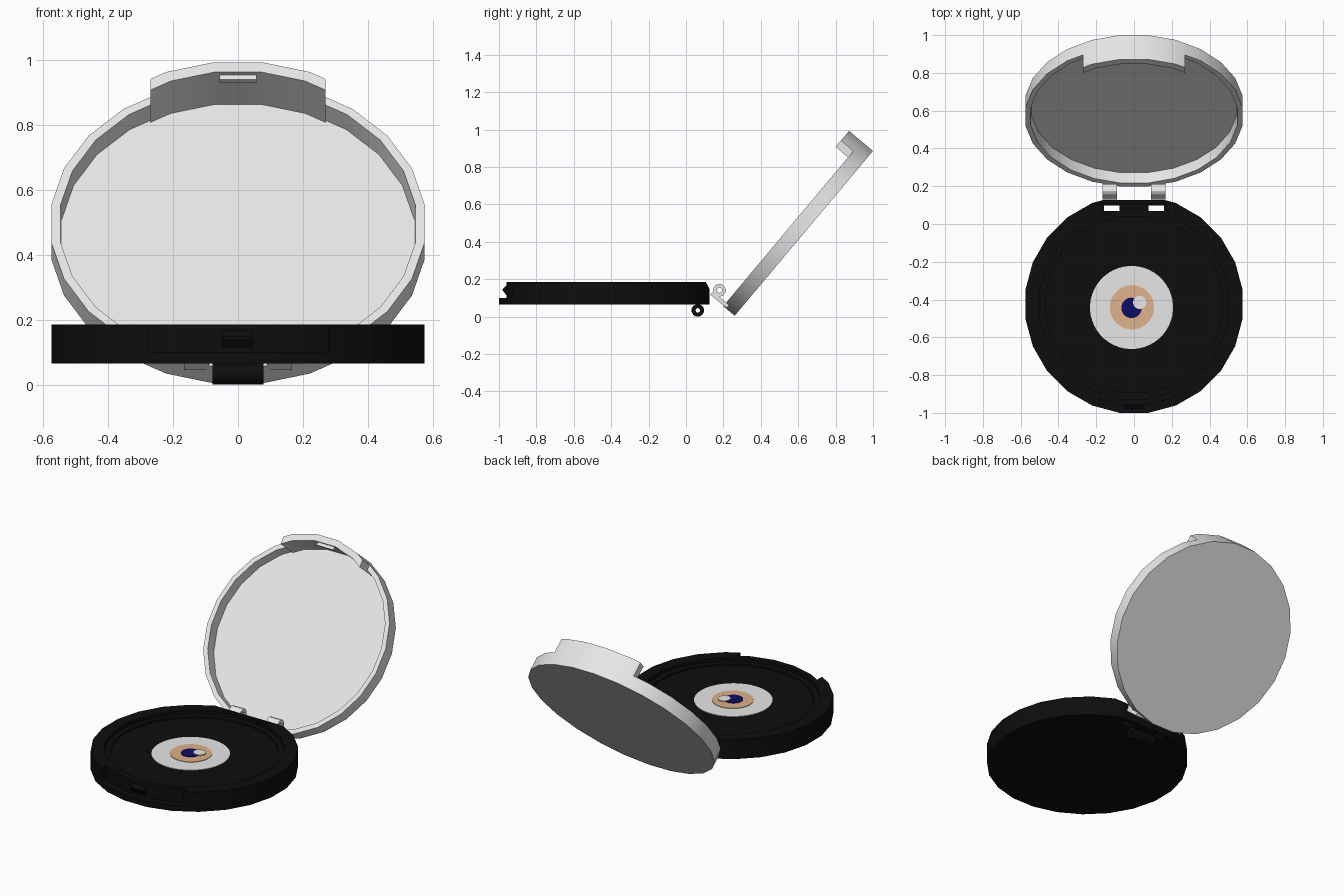
import bpy, bmesh, math
from mathutils import Matrix

if "Cube" in bpy.data.objects:
    bpy.data.objects.remove(bpy.data.objects["Cube"])

def material(name, rgb):
    m = bpy.data.materials.new(name)
    m.diffuse_color = (*rgb, 1)
    m.use_nodes = True
    m.node_tree.nodes["Principled BSDF"].inputs["Base Color"].default_value = m.diffuse_color
    return m

BLACK = material("black", (0.004, 0.004, 0.004))
PALE = material("pale_grey", (0.8, 0.8, 0.8))
WHITE = material("white", (0.8, 0.8, 0.8))
TAN = material("tan", (0.74, 0.44, 0.26))
NAVY = material("navy", (0.004, 0.004, 0.12))

SIDES = 24
STEP = 2 * math.pi / SIDES
BASE = Matrix.Translation((0, -0.425, 0))
LID = Matrix.Translation((0, 0.63, 0.445)) @ Matrix.Rotation(math.radians(50), 4, 'X')
ALONG_X = Matrix(((0, 0, 1, 0), (1, 0, 0, 0), (0, 1, 0, 0), (0, 0, 0, 1)))  # (y, z) profile, x extrude

def finish(name, bm, mat, matrix):
    bmesh.ops.recalc_face_normals(bm, faces=bm.faces)
    bm.transform(matrix)
    me = bpy.data.meshes.new(name)
    bm.to_mesh(me)
    bm.free()
    ob = bpy.data.objects.new(name, me)
    bpy.context.collection.objects.link(ob)
    if mat:
        me.materials.append(mat)
    return ob

def prism(name, pts, z0, z1, mat=None, matrix=Matrix()):
    bm = bmesh.new()
    lo = [bm.verts.new((x, y, z0)) for x, y in pts]
    hi = [bm.verts.new((x, y, z1)) for x, y in pts]
    bm.faces.new(lo)
    bm.faces.new(hi)
    for i in range(len(pts)):
        j = (i + 1) % len(pts)
        bm.faces.new((lo[i], lo[j], hi[j], hi[i]))
    return finish(name, bm, mat, matrix)

def box(name, x, y, z, mat=None, matrix=Matrix()):
    return prism(name, [(x[0], y[0]), (x[1], y[0]), (x[1], y[1]), (x[0], y[1])], *z, mat, matrix)

def lathe(name, profile, mat, matrix, sides=SIDES, closed=False):
    """Closed profiles make rings; open ones start and end on the axis."""
    bm = bmesh.new()
    rings = []
    for r, z in profile:
        if r == 0:
            rings.append([bm.verts.new((0, 0, z))] * sides)
        else:
            rings.append([bm.verts.new((r * math.cos((k + 0.5) * 2 * math.pi / sides),
                                        r * math.sin((k + 0.5) * 2 * math.pi / sides), z))
                          for k in range(sides)])
    pairs = list(zip(rings, rings[1:])) + ([(rings[-1], rings[0])] if closed else [])
    for a, b in pairs:
        for k in range(sides):
            n = (k + 1) % sides
            bm.faces.new(list(dict.fromkeys((a[k], a[n], b[n], b[k]))))
    return finish(name, bm, mat, matrix)

def edge_y(r, x):
    """Upper outline of the 24-sided disc at x."""
    for k in range(6):
        a, b = (math.pi / 2 - STEP * (k + 0.5) * s for s in (1, (k - 0.5) / (k + 0.5)))
        xa, xb = r * math.cos(a), r * math.cos(b)
        if abs(x) <= xa + 1e-9:
            t = (abs(x) - xb) / (xa - xb)
            return r * (math.sin(b) + t * (math.sin(a) - math.sin(b)))

def rim_arc(r_in, r_out, half, sign=1):
    """Outline of a curved rim segment between two radii."""
    def row(r):
        xs = [r * math.sin(STEP * q) for q in (-1.5, -0.5, 0.5, 1.5)]
        return [(x, sign * edge_y(r, x)) for x in [-half] + xs + [half]]
    return row(r_in) + row(r_out)[::-1]

def cut(ob, cutter):
    cutter.hide_render = True
    m = ob.modifiers.new("cut", 'BOOLEAN')
    m.object = cutter
    m.operation = 'DIFFERENCE'
    m.solver = 'EXACT'
    bpy.context.view_layer.objects.active = ob
    bpy.ops.object.modifier_apply(modifier=m.name)
    bpy.data.objects.remove(cutter)

def tube(name, y, z, r, hole, x0, x1, mat, matrix=Matrix()):
    place = matrix @ Matrix.Translation((0, y, z)) @ ALONG_X
    return lathe(name, [(hole, x0), (r, x0), (r, x1), (hole, x1)], mat, place, 12, True)

# base tray with raised rim
base = lathe("base_tray", [(0, 0.065), (0.58, 0.065), (0.58, 0.185), (0.505, 0.185),
                           (0.505, 0.165), (0.47, 0.165), (0.47, 0.155), (0, 0.155)], BLACK, BASE)
# latch recess, flat back with chamfer, hinge slots
cut(base, prism("recess_cutter", rim_arc(0.538, 0.65, 0.277, -1), 0.10, 0.3, None, BASE))
cut(base, prism("back_cutter", [(0.126, 0), (0.126, 0.147), (0.105, 0.187), (0.105, 0.3),
                                (0.3, 0.3), (0.3, 0)], -0.4, 0.4, None, ALONG_X))
for s in (-1, 1):
    cut(base, box("slot_cutter", sorted((s * 0.078, s * 0.16)), (0.07, 0.098), (0, 0.3)))

# base catch and hinge knuckle underneath
prism("base_catch", [(-0.95, 0.115), (-0.962, 0.115), (-0.98, 0.14), (-0.98, 0.148),
                     (-0.962, 0.165), (-0.95, 0.165)], -0.05, 0.045, BLACK, ALONG_X)
tube("base_knuckle", 0.063, 0.033, 0.034, 0.012, -0.078, 0.078, BLACK)

# painted eye rings on the tray floor
for name, x, y, r, top, mat in (("eye_white", -0.013, -0.442, 0.22, 0.158, WHITE),
                                ("eye_iris", -0.011, -0.441, 0.117, 0.161, TAN),
                                ("eye_pupil", -0.013, -0.444, 0.054, 0.164, NAVY),
                                ("eye_glint", 0.030, -0.415, 0.035, 0.167, WHITE)):
    lathe(name, [(0, 0.15), (r, 0.15), (r, top), (0, top)], mat, Matrix.Translation((x, y, 0)), 48)

# open lid, a shallow dish
lathe("lid", [(0, 0), (0.58, 0), (0.58, 0.08), (0.552, 0.08), (0.548, 0.012), (0, 0.012)], PALE, LID)
# front flap and its catch
prism("lid_flap", rim_arc(0.541, 0.58, 0.27), 0.005, 0.167, PALE, LID)
box("lid_catch", (-0.057, 0.057), (0.518, 0.545), (0.137, 0.153), PALE, LID)
# hinge lugs
for s, side in ((-1, "left"), (1, "right")):
    x0, x1 = sorted((s * 0.09, s * 0.166))
    box(side + "_lug_tab", (x0, x1), (-0.572, -0.550), (0.06, 0.172), PALE, LID)
    tube(side + "_lug_knuckle", -0.523, 0.150, 0.034, 0.014, x0, x1, PALE, LID)

# smooth the round walls, keep the edges sharp
for ob in list(bpy.context.scene.objects):
    bpy.ops.object.select_all(action='DESELECT')
    ob.select_set(True)
    bpy.context.view_layer.objects.active = ob
    bpy.ops.object.shade_smooth_by_angle(angle=math.radians(30))
